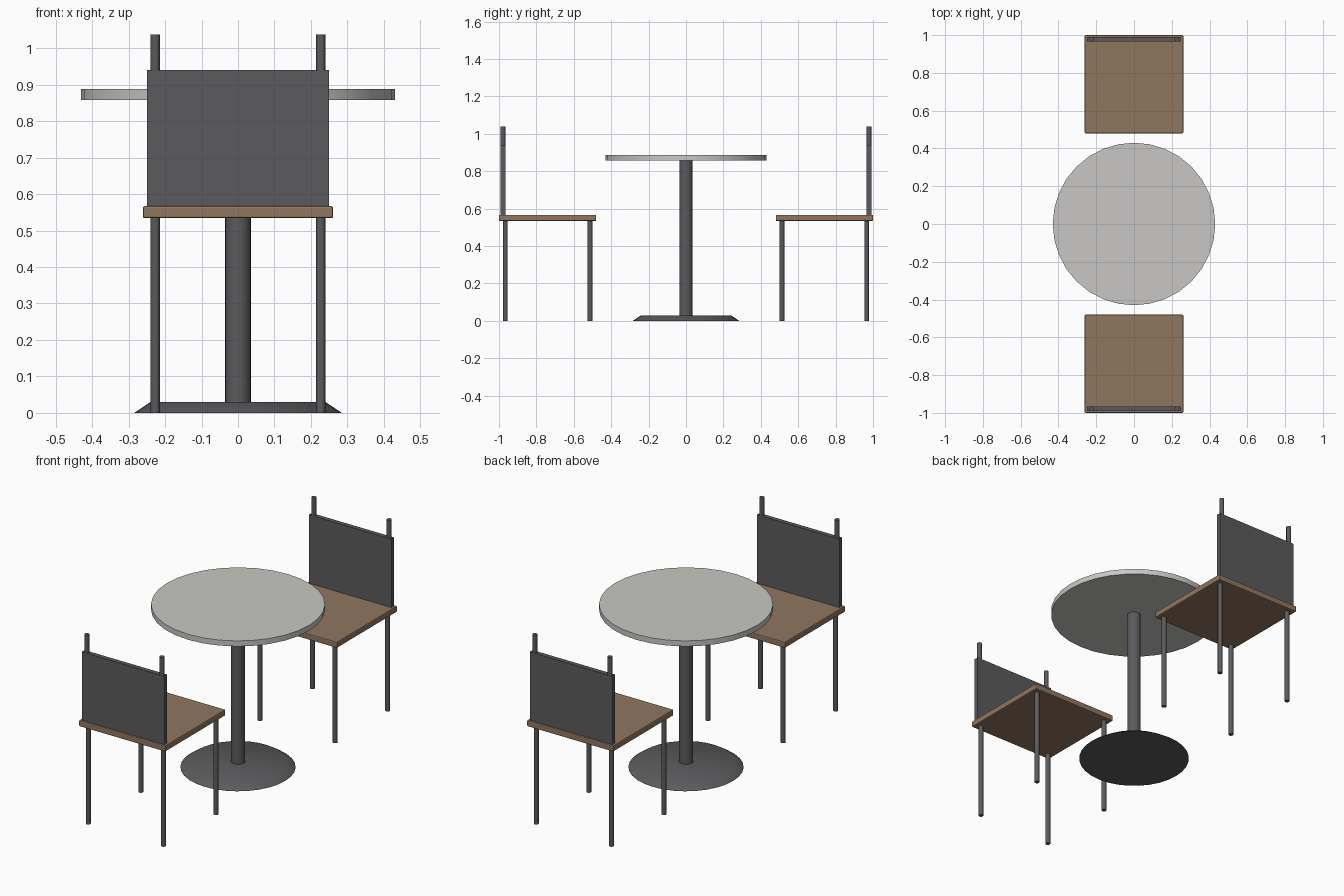
import bpy, bmesh, math

if "Cube" in bpy.data.objects:
    bpy.data.objects.remove(bpy.data.objects["Cube"])


def material(name, rgb):
    m = bpy.data.materials.new(name)
    m.diffuse_color = (*rgb, 1)
    m.use_nodes = True
    m.node_tree.nodes["Principled BSDF"].inputs["Base Color"].default_value = m.diffuse_color
    return m


DARK = material("dark metal", (0.105, 0.105, 0.11))
WOOD = material("brown wood", (0.28, 0.182, 0.114))
STONE = material("pale grey top", (0.58, 0.575, 0.555))


def finish(ob, name, mat, angle=None):
    ob.name = name
    ob.data.materials.append(mat)
    if angle:
        bpy.ops.object.shade_smooth_by_angle(angle=math.radians(angle))
    return ob


def cone(name, x, y, z0, z1, r0, r1, mat, sides=32, angle=30):
    bpy.ops.mesh.primitive_cone_add(vertices=sides, radius1=r0, radius2=r1, depth=z1 - z0,
                                    location=(x, y, (z0 + z1) / 2),
                                    rotation=(0, 0, 0))
    return finish(bpy.context.object, name, mat, angle)


def box(name, lo, hi, mat, bevel=0):
    bpy.ops.mesh.primitive_cube_add(size=1, location=[(a + b) / 2 for a, b in zip(lo, hi)])
    ob = bpy.context.object
    ob.scale = [b - a for a, b in zip(lo, hi)]
    bpy.ops.object.transform_apply(location=False, rotation=False, scale=True)
    if bevel:
        m = ob.modifiers.new("soft edge", 'BEVEL')
        m.width, m.segments = bevel, 2
    return finish(ob, name, mat)


# table
cone("table_base", 0, 0, 0, 0.03, 0.285, 0.24, DARK, angle=40)
cone("table_column", 0, 0, 0.03, 0.86, 0.035, 0.035, DARK)
cone("table_top", 0, 0, 0.858, 0.888, 0.43, 0.43, STONE)

# two chairs facing the table
for label, s in (("front", -1), ("rear", 1)):
    def span(a, b):
        return sorted((s * a, s * b))

    y0, y1 = span(0.48, 1.0)
    box(label + "_chair_seat", (-0.261, y0, 0.534), (0.261, y1, 0.567), WOOD, 0.005)
    y0, y1 = span(0.966, 0.991)
    box(label + "_chair_backrest", (-0.249, y0, 0.565), (0.249, y1, 0.94), DARK)
    for side, x in (("left", -0.227), ("right", 0.227)):
        cone(f"{label}_chair_{side}_inner_leg", x, s * 0.513, 0, 0.536, 0.0125, 0.0125, DARK, 16)
        cone(f"{label}_chair_{side}_outer_leg", x, s * 0.966, 0, 0.536, 0.0125, 0.0125, DARK, 16)
        cone(f"{label}_chair_{side}_back_post", x, s * 0.9785, 0.56, 1.038, 0.0125, 0.0125, DARK, 16)
